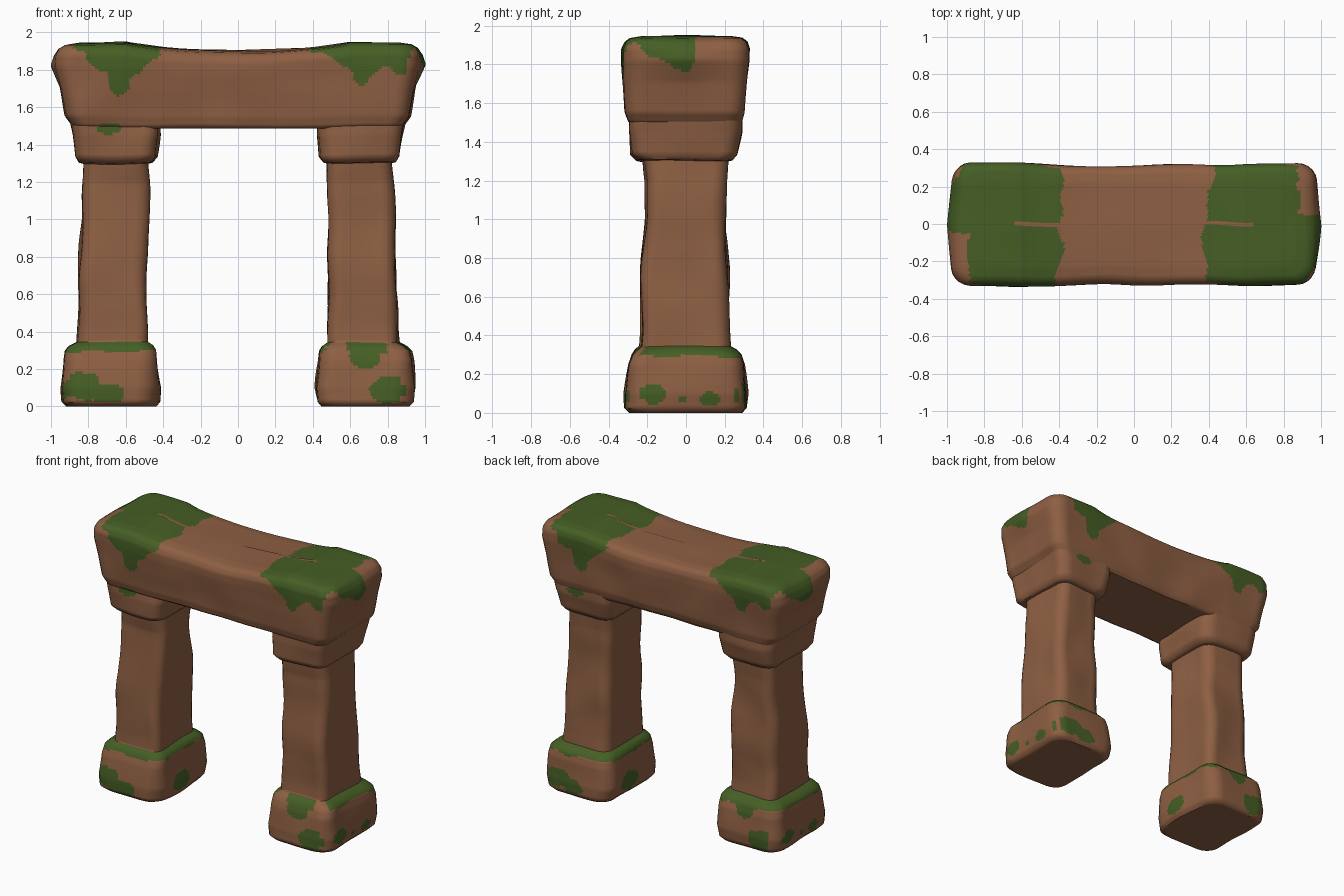
import bpy, bmesh, math
from mathutils import Vector, noise

cube = bpy.data.objects.get("Cube")
if cube:
    bpy.data.objects.remove(cube)

STEP = 0.016


def material(name, rgb):
    m = bpy.data.materials.new(name)
    m.use_nodes = True
    m.diffuse_color = (*rgb, 1)
    node = next(n for n in m.node_tree.nodes if n.type == 'BSDF_PRINCIPLED')
    node.inputs["Base Color"].default_value = (*rgb, 1)
    node.inputs["Roughness"].default_value = 0.9
    return m


STONE = material("brown stone", (0.27, 0.115, 0.056))
MOSS = material("green moss", (0.06, 0.112, 0.018))


def lerp_line(points, t):
    # Piecewise linear value along a short list of (t, value) points
    if t <= points[0][0]:
        return points[0][1]
    for (a, u), (b, v) in zip(points, points[1:]):
        if t <= b:
            return u + (v - u) * (t - a) / (b - a)
    return points[-1][1]


def wobble(p, scale, size, seed=0):
    return size * noise.noise(Vector((p[0], p[1], p[2])) * scale + Vector((seed, seed, seed)))


def outline(x0, x1, y0, y1, r, nx, ny):
    # Rounded rectangle with evenly divided sides
    r = min(r, (x1 - x0) * 0.45, (y1 - y0) * 0.45)
    corners = [(x1 - r, y0 + r, -90), (x1 - r, y1 - r, 0), (x0 + r, y1 - r, 90), (x0 + r, y0 + r, 180)]
    arcs = [[(cx + r * math.cos(math.radians(a + 18 * k)), cy + r * math.sin(math.radians(a + 18 * k)))
             for k in range(6)] for cx, cy, a in corners]
    pts = []
    for i, arc in enumerate(arcs):
        pts += arc
        a, b, n = arc[-1], arcs[(i + 1) % 4][0], (nx if i % 2 else ny)
        pts += [(a[0] + (b[0] - a[0]) * k / n, a[1] + (b[1] - a[1]) * k / n) for k in range(1, n)]
    return pts


def loft(name, rings, shape, is_moss, nx, ny):
    # rings: (z, x0, x1, y0, y1, corner radius), densely resampled
    dense = [rings[0]]
    for a, b in zip(rings, rings[1:]):
        n = max(1, math.ceil(max(abs(u - v) for u, v in zip(a, b)) / STEP))
        dense += [tuple(u + (v - u) * k / n for u, v in zip(a, b)) for k in range(1, n + 1)]
    bm = bmesh.new()
    loops = [[bm.verts.new(shape(Vector((x, y, z)))) for x, y in outline(*rest, nx, ny)]
             for z, *rest in dense]
    for a, b in zip(loops, loops[1:]):
        for i in range(len(a)):
            j = (i + 1) % len(a)
            bm.faces.new((a[i], a[j], b[j], b[i]))
    bm.faces.new(loops[0][::-1])
    bm.faces.new(loops[-1])
    bm.normal_update()
    for f in bm.faces:
        f.material_index = int(is_moss(f.calc_center_median(), f.normal))
    me = bpy.data.meshes.new(name)
    bm.to_mesh(me)
    bm.free()
    me.materials.append(STONE)
    me.materials.append(MOSS)
    ob = bpy.data.objects.new(name, me)
    bpy.context.collection.objects.link(ob)
    bpy.ops.object.select_all(action='DESELECT')
    ob.select_set(True)
    bpy.context.view_layer.objects.active = ob
    bpy.ops.object.shade_smooth_by_angle(angle=math.radians(50))
    return ob


def weather(p, amount):
    # Low bumps and dents in the worn stone
    return Vector((p.x + wobble(p, 3.5, amount, 3), p.y + wobble(p, 3.5, amount, 11),
                   p.z + wobble(p, 3, amount * 0.5, 23)))


# Moss hanging over the lintel: lower edge along the front and along an end
FRONT_EDGE = [(-0.97, 1.93), (-0.82, 1.9), (-0.8, 1.82), (-0.7, 1.79), (-0.68, 1.68), (-0.64, 1.655),
              (-0.59, 1.68), (-0.57, 1.76), (-0.48, 1.82), (-0.37, 1.92), (-0.33, 2), (0.4, 2),
              (0.43, 1.91), (0.6, 1.8), (0.64, 1.72), (0.68, 1.71), (0.73, 1.79), (0.8, 1.82),
              (0.85, 1.77), (0.9, 1.79), (0.92, 1.9), (0.97, 1.92)]
END_EDGE = [(-0.25, 1.91), (-0.2, 1.85), (-0.13, 1.82), (-0.05, 1.77), (0.02, 1.77), (0.04, 1.82), (0.05, 2)]


def lintel_moss(c, n):
    if abs(n.x) > abs(n.y) and n.z < 0.6 and abs(c.x) > 0.9:
        return c.z > lerp_line(END_EDGE, c.y if c.x > 0 else -c.y) + wobble(c, 14, 0.015)
    if n.z > 0.6:
        x, y = (c.x, c.y) if c.x > 0 else (-c.x, -c.y)
        bare_corner = x > 0.88 + wobble(c, 9, 0.03) and y > 0.05
        return x > 0.38 + max(0, y) * 0.15 + wobble(c, 8, 0.06) and not bare_corner
    if n.z < -0.5:
        return False
    x = c.x if c.y < 0 else -c.x
    on_capital = ((x + 0.69) / 0.07) ** 2 + ((c.z - 1.485) / 0.03) ** 2 < 1
    return on_capital or c.z > lerp_line(FRONT_EDGE, x) + wobble(c, 14, 0.015)


# Moss patches on the plinths: (face, across, height, half width, half height)
PATCHES = [("front", -0.82, 0.11, 0.1, 0.075), ("front", -0.7, 0.07, 0.085, 0.05),
           ("front", 0.8, 0.09, 0.09, 0.07), ("front", 0.68, 0.27, 0.075, 0.06),
           ("front", 0.73, 0.31, 0.07, 0.03),
           ("end", -0.17, 0.1, 0.065, 0.05), ("end", -0.02, 0.07, 0.025, 0.02),
           ("end", 0.12, 0.07, 0.05, 0.04), ("end", 0.29, 0.09, 0.04, 0.06),
           ("inner", 0.05, 0.1, 0.1, 0.065)]


def leg_moss(c, n):
    if c.z > 1.3:
        x = c.x if c.y < 0 else -c.x
        return abs(n.y) > 0.5 and ((x + 0.69) / 0.07) ** 2 + ((c.z - 1.485) / 0.03) ** 2 < 1
    if c.z > 0.36 or n.z < -0.7:
        return False
    # Ring on the ledge, mostly bare on the front of one leg
    bare_front = c.x > 0 and c.y < -0.2 and abs(n.y) > abs(n.x) and not 0.58 < c.x < 0.8
    if 0.292 + wobble(c, 9, 0.025) < c.z < 0.345 and not bare_front:
        return True
    if abs(n.y) > abs(n.x):
        face, across = "front", (c.x if c.y < 0 else -c.x)
    else:
        face = "end" if n.x * c.x > 0 else "inner"
        across = c.y if c.x > 0 else -c.y
    limit = 1 + wobble(c, 12, 0.5)
    return any(f == face and ((across - a) / w) ** 2 + ((c.z - h) / k) ** 2 < limit
               for f, a, h, w, k in PATCHES)


# Leg profile: z, inner x, outer x, front y, back y, corner radius
LEG = [(0, 0.64, 0.7, -0.04, 0.04, 0.02), (0, 0.45, 0.91, -0.29, 0.29, 0.1),
       (0.025, 0.43, 0.935, -0.315, 0.31, 0.1), (0.1, 0.42, 0.945, -0.315, 0.315, 0.1),
       (0.25, 0.435, 0.935, -0.295, 0.3, 0.09), (0.3, 0.44, 0.925, -0.28, 0.285, 0.09),
       (0.325, 0.455, 0.9, -0.265, 0.26, 0.09), (0.345, 0.485, 0.86, -0.24, 0.225, 0.07),
       (0.42, 0.485, 0.857, -0.235, 0.22, 0.07), (0.8, 0.485, 0.845, -0.225, 0.21, 0.07),
       (1.2, 0.485, 0.83, -0.205, 0.205, 0.07), (1.3, 0.485, 0.825, -0.215, 0.21, 0.07),
       (1.305, 0.465, 0.85, -0.25, 0.235, 0.08), (1.335, 0.44, 0.868, -0.28, 0.26, 0.08),
       (1.45, 0.425, 0.88, -0.292, 0.285, 0.08), (1.51, 0.425, 0.89, -0.29, 0.285, 0.08)]


def leg_shape(p):
    q = weather(p, 0.02)
    # Keep the foot flat on the ground
    q.z = p.z + (q.z - p.z) * min(1, p.z * 4)
    return q


for side, sign in (("right", -1), ("left", 1)):
    rings = [(z, *sorted((sign * a, sign * b)), c, d, r) for z, a, b, c, d, r in LEG]
    loft(side + "_leg", rings, leg_shape, leg_moss, 26, 32)

# Lintel profile: z, half length, front y, back y, corner radius
LINTEL = [(1.485, 0.62, -0.01, 0.01, 0.005), (1.485, 0.86, -0.27, 0.27, 0.07),
          (1.5, 0.885, -0.295, 0.285, 0.08), (1.55, 0.92, -0.31, 0.3, 0.09),
          (1.7, 0.945, -0.322, 0.312, 0.09), (1.82, 0.968, -0.33, 0.322, 0.09),
          (1.88, 0.965, -0.33, 0.322, 0.09), (1.915, 0.95, -0.315, 0.31, 0.09),
          (1.935, 0.92, -0.29, 0.285, 0.08), (1.945, 0.86, -0.23, 0.23, 0.06),
          (1.95, 0.64, -0.01, 0.01, 0.005)]


def lintel_shape(p):
    q = weather(p, 0.014)
    rise = max(0, (p.z - 1.5) / 0.45)
    mid = max(0, 1 - (p.x / 0.6) ** 2)
    # Sagging top, slim middle, and a blunt point on each end
    q.z -= 0.045 * rise * mid ** 0.7
    q.y *= 1 - 0.03 * mid
    point = max(0, 1 - abs(p.y) / 0.3) * max(0, 1 - abs(p.z - 1.83) / 0.12)
    if abs(p.x) > 0.9:
        q.x += math.copysign(0.03 * point, p.x)
    if p.z < 1.49:
        q.z = p.z
    return q


loft("lintel", [(z, -h, h, a, b, r) for z, h, a, b, r in LINTEL], lintel_shape, lintel_moss, 110, 32)
